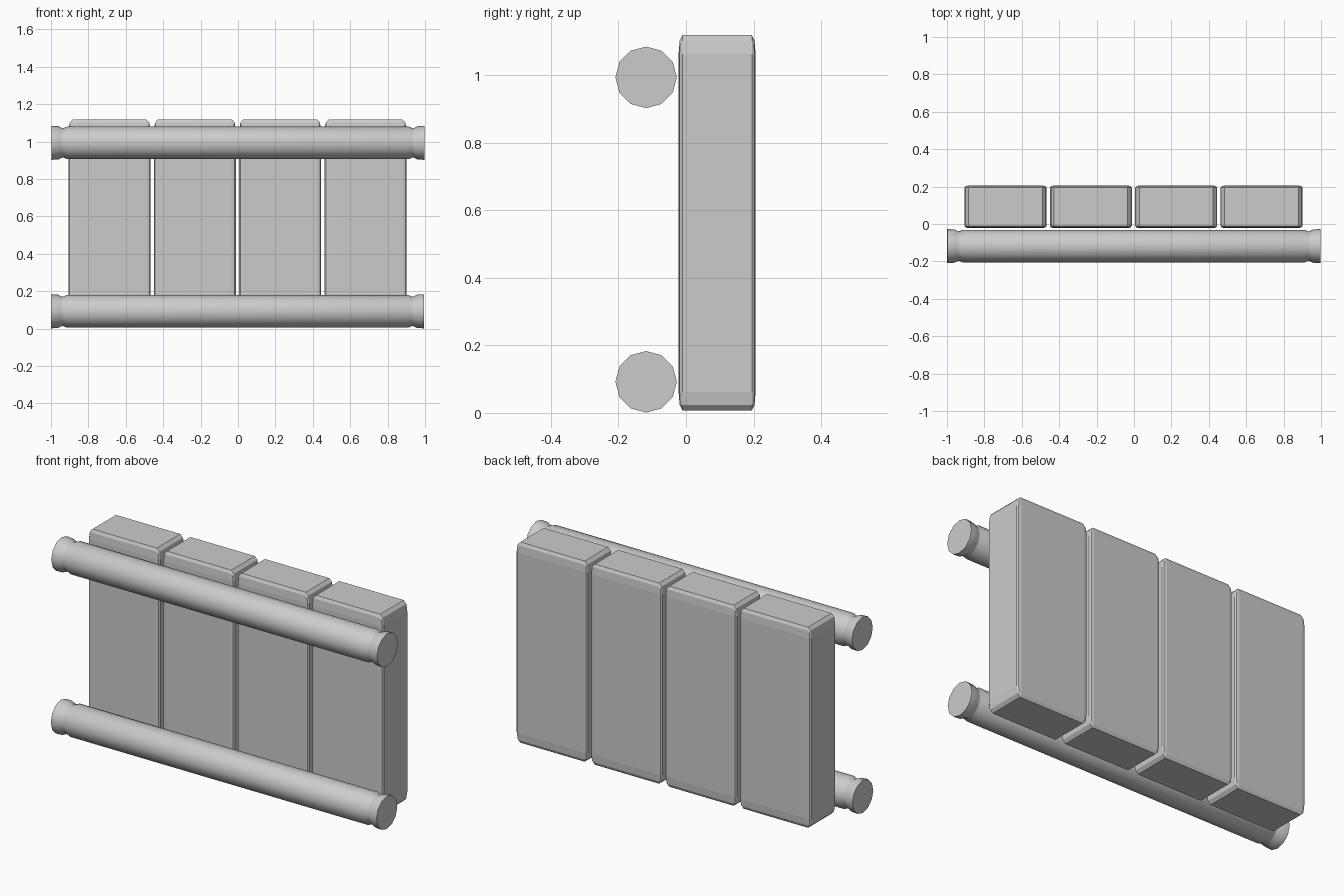
import bpy, bmesh, math
from mathutils import Vector

if "Cube" in bpy.data.objects:
    bpy.data.objects.remove(bpy.data.objects["Cube"])


def finish(bm, name, smooth):
    bmesh.ops.recalc_face_normals(bm, faces=bm.faces)
    me = bpy.data.meshes.new(name)
    bm.to_mesh(me)
    bm.free()
    ob = bpy.data.objects.new(name, me)
    bpy.context.collection.objects.link(ob)
    if smooth:
        bpy.ops.object.select_all(action='DESELECT')
        ob.select_set(True)
        bpy.context.view_layer.objects.active = ob
        bpy.ops.object.shade_smooth_by_angle(angle=math.radians(31))
    return ob


def plank(name, center, size):
    # unit cube bevelled first, then stretched, so bevels stretch with the plank
    bm = bmesh.new()
    bmesh.ops.create_cube(bm, size=1)
    bmesh.ops.bevel(bm, geom=bm.edges[:], offset=0.05, segments=2,
                    profile=0.5, affect='EDGES')
    bmesh.ops.scale(bm, vec=Vector(size), verts=bm.verts)
    bmesh.ops.translate(bm, vec=Vector(center), verts=bm.verts)
    return finish(bm, name, False)


def rail(name, cx, cy, cz, sides=12):
    # (x, radius) profile of one knobbed end, mirrored to the other
    end = [(0.998, 0.091), (0.96, 0.089), (0.94, 0.079), (0.932, 0.079), (0.913, 0.087)]
    profile = [(-x, r) for x, r in end] + end[::-1]
    bm = bmesh.new()
    rings = []
    for x, r in profile:
        rings.append([bm.verts.new((cx + x,
                                    cy + r * math.cos(2 * math.pi * i / sides),
                                    cz + r * math.sin(2 * math.pi * i / sides)))
                      for i in range(sides)])
    for a, b in zip(rings, rings[1:]):
        for i in range(sides):
            j = (i + 1) % sides
            bm.faces.new((a[i], a[j], b[j], b[i]))
    bm.faces.new(rings[0])
    bm.faces.new(rings[-1])
    return finish(bm, name, True)


# Four upright planks
for i in range(4):
    plank(f"plank_{i + 1}", (-0.687 + i * 0.4563, 0.092, 0.5625), (0.438, 0.228, 1.111))

# Two round cross rails at the front
rail("bottom_rail", -0.003, -0.118, 0.092)
rail("top_rail", 0.0, -0.118, 0.993)
